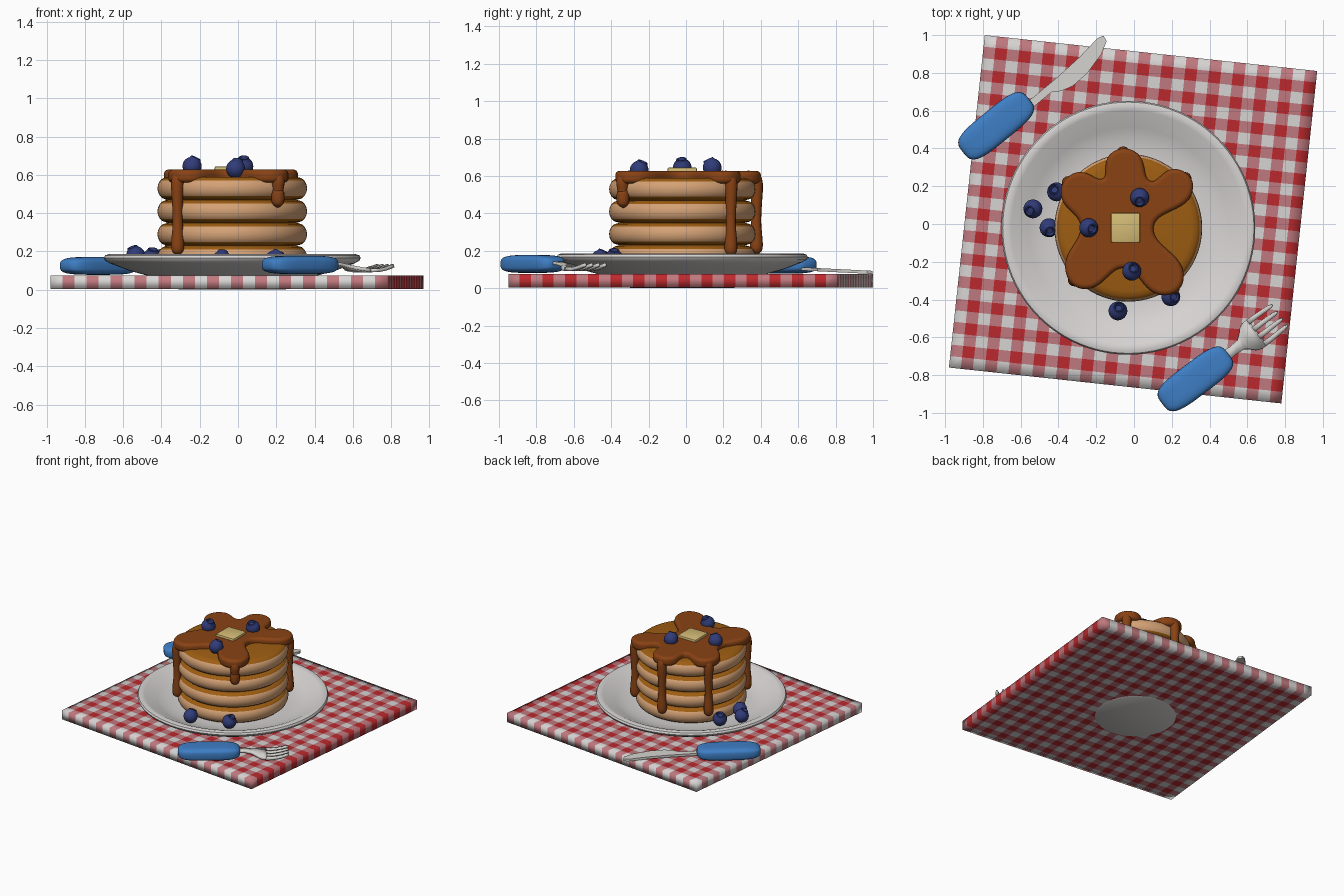
import bpy, bmesh, math
from mathutils import Matrix, Vector

if "Cube" in bpy.data.objects:
    bpy.data.objects.remove(bpy.data.objects["Cube"])


def material(name, r, g, b):
    m = bpy.data.materials.new(name)
    m.diffuse_color = (r, g, b, 1)
    m.use_nodes = True
    m.node_tree.nodes["Principled BSDF"].inputs["Base Color"].default_value = m.diffuse_color
    return m


WHITE = material("white", 0.68, 0.66, 0.65)
RED = material("red", 0.50, 0.022, 0.026)
PINK = material("pink", 0.52, 0.19, 0.21)
BLUE = material("blue", 0.048, 0.21, 0.56)
SILVER = material("silver", 0.64, 0.63, 0.60)
SYRUP = material("syrup_brown", 0.25, 0.055, 0.007)
BROWN = material("pancake_brown", 0.34, 0.11, 0.006)
TAN = material("pancake_tan", 0.66, 0.36, 0.18)
BERRY = material("berry_blue", 0.03, 0.045, 0.19)
BUTTER = material("butter_yellow", 0.66, 0.50, 0.18)
CX, CY = -0.03, -0.02          # centre of plate and stack


def finish(ob, angle=40):
    bpy.ops.object.select_all(action='DESELECT')
    ob.select_set(True)
    bpy.context.view_layer.objects.active = ob
    if ob.type == 'CURVE':
        bpy.ops.object.convert(target='MESH')
        ob = bpy.context.object
    bpy.ops.object.shade_smooth_by_angle(angle=math.radians(angle))
    return ob


def add(name, bm, mats, matrix=Matrix(), angle=40):
    bmesh.ops.recalc_face_normals(bm, faces=bm.faces)
    me = bpy.data.meshes.new(name)
    bm.to_mesh(me)
    bm.free()
    for m in mats:
        me.materials.append(m)
    ob = bpy.data.objects.new(name, me)
    ob.matrix_world = matrix
    bpy.context.collection.objects.link(ob)
    return finish(ob, angle)


def lathe(profile, n):
    """Revolve (radius, z) points around z."""
    bm = bmesh.new()
    vs = [bm.verts.new((r, 0, z)) for r, z in profile]
    es = [bm.edges.new(p) for p in zip(vs, vs[1:])]
    bmesh.ops.spin(bm, geom=vs + es, axis=(0, 0, 1), cent=(0, 0, 0),
                   steps=n, angle=2 * math.pi)
    bmesh.ops.remove_doubles(bm, verts=bm.verts, dist=1e-5)
    return bm


def place(x, y, z, deg=0):
    return Matrix.Translation((x, y, z)) @ Matrix.Rotation(math.radians(deg), 4, 'Z')


# Gingham cloth: crossing stripes, red where both cross
COLS, ROWS = 28, 29
bm = bmesh.new()
bmesh.ops.create_grid(bm, x_segments=COLS, y_segments=ROWS, size=0.885)
for f in bm.faces:
    c = f.calc_center_median()
    i = int((c.x / 1.77 + 0.5) * COLS)
    j = int((c.y / 1.77 + 0.5) * ROWS)
    f.material_index = i % 2 + j % 2
cloth = add("tablecloth", bm, [WHITE, PINK, RED], place(-0.005, 0.025, 0.075, -6.16), 20)
mod = cloth.modifiers.new("thickness", 'SOLIDIFY')
mod.thickness, mod.offset = 0.07, -1

# Plate
add("plate", lathe([(0, 0), (0.275, 0), (0.29, 0.008), (0.43, 0.07), (0.54, 0.1),
                    (0.64, 0.138), (0.665, 0.152), (0.672, 0.166), (0.665, 0.18),
                    (0.645, 0.186), (0.62, 0.18), (0.53, 0.135), (0.46, 0.112),
                    (0.38, 0.104), (0, 0.104)], 96), [WHITE], place(CX, CY, 0))

# Pancake stack: tan band around each browned cake
half = [(0.391, 0), (0.388, 0.02), (0.378, 0.04), (0.362, 0.053), (0.335, 0.06), (0, 0.061)]
profile = [(r, -z) for r, z in half[:0:-1]] + half
for k in range(4):
    bm = lathe(profile, 72)
    for f in bm.faces:
        f.material_index = int(abs(f.calc_center_median().z) < 0.04)
    add(f"pancake_{k + 1}", bm, [BROWN, TAN], place(CX, CY, 0.17 + 0.12 * k), 60)

# Syrup pool: star with five arms; (arm angle, valley angle, valley radius, drip end z)
ARMS = [(94, 64, 0.27, 0.18), (41, 5, 0.13, 0.17), (-53, -96, 0.21, 0.43),
        (-136, 176, 0.25, 0.18), (143, 117, 0.29, 0.18)]


def polar(deg, r):
    a = math.radians(deg)
    return r * math.cos(a), r * math.sin(a)


outline = []
for arm, val, vr, _ in ARMS:
    outline += [polar(arm + 7, 0.385), polar(arm - 7, 0.385), polar(val, vr - 0.02)]
cu = bpy.data.curves.new("syrup_pool", 'CURVE')
cu.dimensions, cu.fill_mode = '2D', 'BOTH'
cu.extrude, cu.bevel_depth, cu.bevel_resolution = 0.01, 0.024, 4
sp = cu.splines.new('BEZIER')
sp.bezier_points.add(len(outline) - 1)
for p, (x, y) in zip(sp.bezier_points, outline):
    p.co = (x, y, 0)
    p.handle_left_type = p.handle_right_type = 'AUTO'
sp.use_cyclic_u = True
cu.materials.append(SYRUP)
pool = bpy.data.objects.new("syrup_pool", cu)
pool.location = (CX, CY, 0.594)
bpy.context.collection.objects.link(pool)
finish(pool)

# Syrup drips running down the stack
for k, (arm, _, _, end) in enumerate(ARMS):
    cu = bpy.data.curves.new("syrup_drip", 'CURVE')
    cu.dimensions, cu.bevel_depth, cu.bevel_resolution = '3D', 0.03, 4
    cu.use_fill_caps = True
    drop = 0.56 - end
    path = [(0.31, 0.595, 1), (0.375, 0.6, 1.1), (0.40, 0.575, 1.2),
            (0.398, 0.56 - drop * 0.3, 0.95), (0.396, 0.56 - drop * 0.55, 0.85),
            (0.397, end + 0.09, 1.1), (0.397, end + 0.035, 1.2),
            (0.395, end + 0.008, 0.8), (0.395, end, 0.1)]
    sp = cu.splines.new('NURBS')
    sp.points.add(len(path) - 1)
    for p, (r, z, w) in zip(sp.points, path):
        p.co = (*polar(arm, r), z, 1)
        p.radius = w
    sp.use_endpoint_u, sp.order_u = True, 3
    cu.materials.append(SYRUP)
    ob = bpy.data.objects.new(f"syrup_drip_{k + 1}", cu)
    ob.location = (CX, CY, 0)
    bpy.context.collection.objects.link(ob)
    finish(ob, 60)

# Butter pat
bm = bmesh.new()
bmesh.ops.create_cube(bm, size=1, matrix=Matrix.Diagonal((0.155, 0.158, 0.04, 1)))
bmesh.ops.bevel(bm, geom=bm.edges[:], offset=0.008, segments=2, affect='EDGES', profile=0.5)
add("butter", bm, [BUTTER], place(-0.045, -0.02, 0.625))

# Blueberries with a hollow crown, each tipped a different way
berry = [(0.05 * math.sin(a), -0.05 * math.cos(a))
         for a in [math.pi * k / 14 for k in range(12)]]
berry += [(0.027, 0.05), (0.022, 0.051), (0.016, 0.036), (0, 0.033)]
BERRIES = [(0.03, 0.14, 0.645), (-0.24, -0.02, 0.645), (-0.012, -0.25, 0.632),
           (-0.41, 0.17, 0.155), (-0.535, 0.08, 0.178), (-0.45, -0.02, 0.165),
           (0.195, -0.385, 0.158), (-0.085, -0.46, 0.155)]
for k, (x, y, z) in enumerate(BERRIES):
    tilt = Matrix.Rotation(math.radians(25), 4, 'X')
    add(f"blueberry_{k + 1}", lathe(berry, 24), [BERRY], place(x, y, z, 75 * k) @ tilt)


# Cutlery handles: pillow-shaped superellipsoids
def handle(name, matrix, size):
    bm = bmesh.new()
    bmesh.ops.create_uvsphere(bm, u_segments=40, v_segments=20, radius=1)
    for v in bm.verts:
        v.co = Vector([math.copysign(abs(c) ** 0.55, c) * s for c, s in zip(v.co, size)])
    add(name, bm, [BLUE], matrix, 80)


handle("knife_handle", place(-0.73, 0.52, 0.125, 39), (0.225, 0.09, 0.047))
FORK = place(0.325, -0.82, 0, 37)
handle("fork_handle", FORK @ Matrix.Translation((0, 0, 0.13)), (0.22, 0.09, 0.048))

# Knife blade
blade = [(-0.60, 0.62), (-0.526, 0.677), (-0.405, 0.778), (-0.288, 0.884), (-0.193, 0.984),
         (-0.161, 0.997), (-0.145, 0.968), (-0.172, 0.90), (-0.251, 0.794), (-0.325, 0.73),
         (-0.384, 0.704), (-0.437, 0.698), (-0.526, 0.624), (-0.57, 0.59)]
bm = bmesh.new()
face = bm.faces.new([bm.verts.new((x, y, 0.113 - 0.05 * (y - 0.6))) for x, y in blade])
ext = bmesh.ops.extrude_face_region(bm, geom=[face])
bmesh.ops.translate(bm, vec=(0, 0, -0.017),
                    verts=[g for g in ext["geom"] if isinstance(g, bmesh.types.BMVert)])
add("knife_blade", bm, [SILVER])


# Fork head: ribbons of (distance along, sideways, half width, height)
def ribbon(name, rows):
    bm = bmesh.new()
    pairs = [[bm.verts.new((u, v + s * w, z)) for s in (-1, 1)] for u, v, w, z in rows]
    for (a, b), (c, d) in zip(pairs, pairs[1:]):
        bm.faces.new((a, c, d, b))
    ob = add(name, bm, [SILVER], FORK)
    mod = ob.modifiers.new("thickness", 'SOLIDIFY')
    mod.thickness, mod.offset = 0.018, 0


ribbon("fork_neck", [(0.18, 0, 0.032, 0.135), (0.25, 0, 0.026, 0.132), (0.30, 0, 0.03, 0.122),
                     (0.325, 0, 0.048, 0.115), (0.35, 0, 0.074, 0.109), (0.38, 0, 0.086, 0.104),
                     (0.41, 0, 0.086, 0.1)])
for k in range(4):
    v = -0.072 + 0.048 * k
    ribbon(f"fork_tine_{k + 1}", [(0.40, v, 0.015, 0.101), (0.45, v, 0.014, 0.101),
                                  (0.50, v * 0.97, 0.013, 0.109), (0.54, v * 0.94, 0.011, 0.12),
                                  (0.56, v * 0.93, 0.005, 0.126)])
